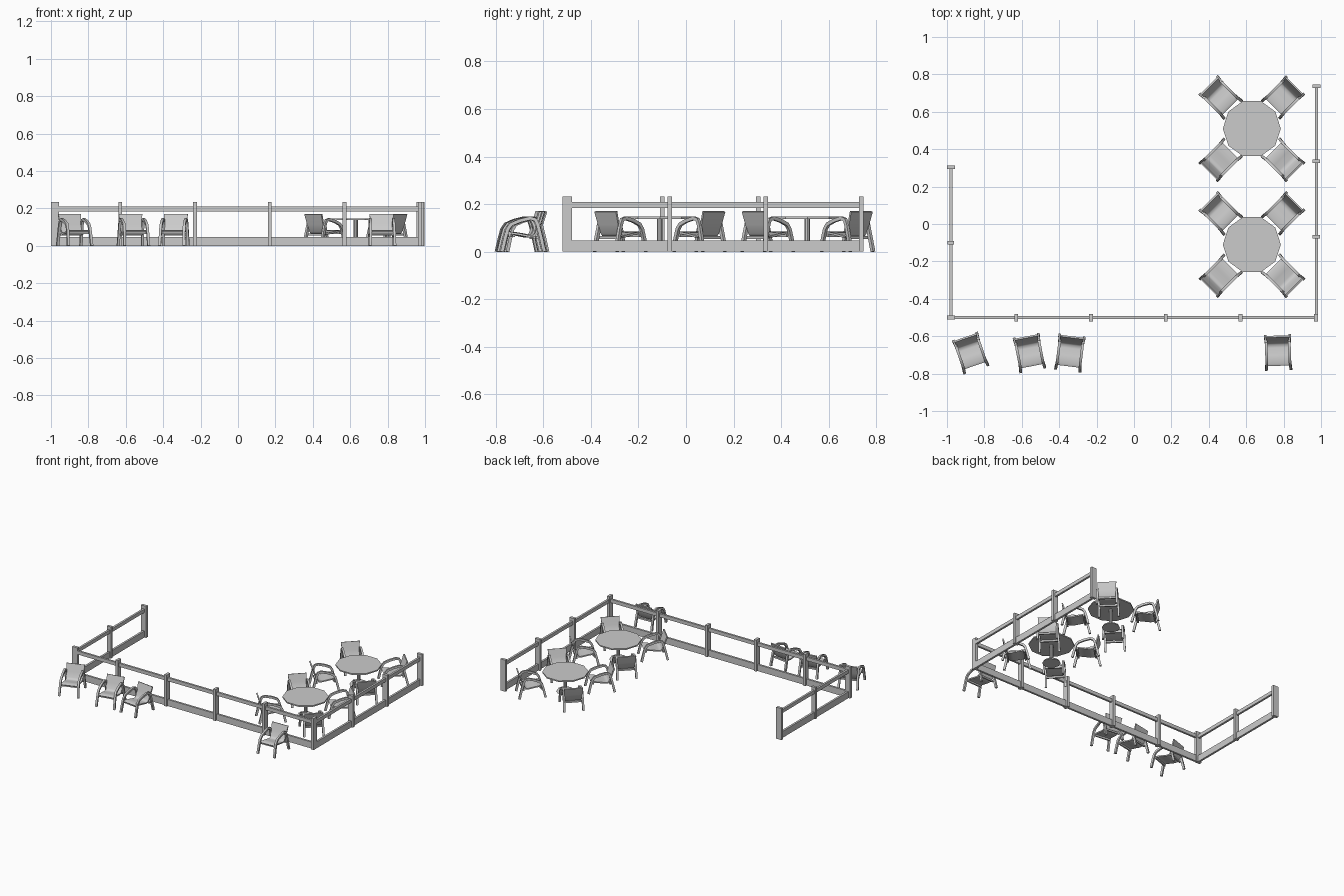
import bpy, bmesh, math
from mathutils import Matrix, Vector

if "Cube" in bpy.data.objects:
    bpy.data.objects.remove(bpy.data.objects["Cube"])

grey = bpy.data.materials.new("light_grey")
grey.diffuse_color = (0.6, 0.6, 0.6, 1)
grey.use_nodes = True
grey.node_tree.nodes["Principled BSDF"].inputs["Base Color"].default_value = grey.diffuse_color


def finish(bm, name, smooth=None):
    bmesh.ops.recalc_face_normals(bm, faces=bm.faces[:])
    me = bpy.data.meshes.new(name)
    bm.to_mesh(me)
    bm.free()
    me.materials.append(grey)
    ob = bpy.data.objects.new(name, me)
    bpy.context.collection.objects.link(ob)
    if smooth:
        bpy.ops.object.select_all(action='DESELECT')
        ob.select_set(True)
        bpy.context.view_layer.objects.active = ob
        bpy.ops.object.shade_smooth_by_angle(angle=math.radians(smooth))
    return ob


def add_box(bm, x0, x1, y0, y1, z0, z1):
    m = (Matrix.Translation(((x0 + x1) / 2, (y0 + y1) / 2, (z0 + z1) / 2))
         @ Matrix.Diagonal((x1 - x0, y1 - y0, z1 - z0, 1)))
    bmesh.ops.create_cube(bm, size=1, matrix=m)


def box(name, *dims):
    bm = bmesh.new()
    add_box(bm, *dims)
    return finish(bm, name)


def ribbon(bm, path, thick):
    """Sweep a bar along (y, z, x_inner, x_outer) stations, thickened in the yz plane."""
    rings = []
    for i, (y, z, xa, xb) in enumerate(path):
        a, b = path[max(i - 1, 0)], path[min(i + 1, len(path) - 1)]
        n = Vector((-(b[1] - a[1]), b[0] - a[0])).normalized() * thick / 2
        rings.append([bm.verts.new((x, y + s * n.x, z + s * n.y))
                      for x, s in ((xa, -1), (xb, -1), (xb, 1), (xa, 1))])
    for r, q in zip(rings, rings[1:]):
        for k in range(4):
            bm.faces.new((r[k], r[(k + 1) % 4], q[(k + 1) % 4], q[k]))
    bm.faces.new(rings[0])
    bm.faces.new(rings[-1])


# ---- Fence: low boards, top rails and posts on three sides
XL, XR, YF = -0.979, 0.975, -0.5
T = 0.0075
for nm, z0, z1 in (("board", 0, 0.048), ("rail", 0.184, 0.21)):
    box("front_" + nm, XL, XR, YF - T, YF + T, z0, z1)
    box("left_" + nm, XL - T, XL + T, YF, 0.30, z0, z1)
    box("right_" + nm, XR - T, XR + T, YF, 0.735, z0, z1)


def post(x, y, w, d):
    box("fence_post", x - w / 2, x + w / 2, y - d / 2, y + d / 2, 0, 0.233)


for x in (-0.63, -0.23, 0.17, 0.57, 0.973):
    post(x, YF, 0.02, 0.04)
for y in (0.304, YF):
    post(XL, y, 0.042, 0.02)
post(XL, -0.10, 0.034, 0.018)
post(XR, 0.737, 0.042, 0.02)
for y in (-0.068, 0.335):
    post(XR, y, 0.04, 0.02)

# ---- Chair meshes (local: faces -y)
# leg and arm loops: front leg, sloping arm, back leg
bm = bmesh.new()
loop = [(-0.094, 0.0, 0.066), (-0.080, 0.06, 0.064), (-0.070, 0.095, 0.063),
        (-0.056, 0.115, 0.062), (-0.02, 0.130, 0.062), (0.025, 0.141, 0.062),
        (0.046, 0.135, 0.062), (0.056, 0.115, 0.063), (0.070, 0.06, 0.064),
        (0.084, 0.0, 0.066)]
for s in (-1, 1):
    ribbon(bm, [(y, z, s * (x - 0.007), s * (x + 0.007)) for y, z, x in loop], 0.015)
# cross bars below the seat
for y, z in ((-0.062, 0.068), (0.055, 0.06)):
    add_box(bm, -0.06, 0.06, y - 0.005, y + 0.005, z - 0.006, z + 0.006)
frame = finish(bm, "chair_frame", 40)

# bent seat and back shell
bm = bmesh.new()
shell = [(-0.074, 0.074, 0.056), (-0.064, 0.080, 0.057), (-0.02, 0.073, 0.057),
         (0.02, 0.065, 0.056), (0.040, 0.066, 0.056), (0.050, 0.078, 0.057),
         (0.064, 0.115, 0.060), (0.081, 0.169, 0.064)]
ribbon(bm, [(y, z, -x, x) for y, z, x in shell], 0.009)
seat = finish(bm, "chair_seat_and_back", 50)

# ---- Table: ten-sided top, pole and cone foot
bm = bmesh.new()


def cone(r1, r2, z0, z1, n, rot=0):
    bmesh.ops.create_cone(bm, cap_ends=True, segments=n, radius1=r1, radius2=r2, depth=z1 - z0,
                          matrix=Matrix.Translation((0, 0, (z0 + z1) / 2)) @ Matrix.Rotation(rot, 4, 'Z'))


cone(0.155, 0.155, 0.138, 0.147, 10)
cone(0.012, 0.012, 0.02, 0.14, 10)
cone(0.062, 0.055, 0, 0.012, 10)
cone(0.055, 0.014, 0.012, 0.032, 10)
table = finish(bm, "table", 35)


def place(src, x, y, deg, first):
    ob = src if first else src.copy()
    if not first:
        bpy.context.collection.objects.link(ob)
    ob.location = (x, y, 0)
    ob.rotation_euler = (0, 0, math.radians(deg))


# ---- Placement: four loose chairs outside, four around each table
spots = [(-0.875, -0.685, 19), (-0.56, -0.685, 11), (-0.342, -0.685, -7), (0.77, -0.682, 2)]
tables = [(0.63, 0.51), (0.63, -0.11)]
for tx, ty in tables:
    for sx in (-1, 1):
        for sy in (-1, 1):
            face = math.degrees(math.atan2(-sy, -sx)) + 90
            spots.append((tx + sx * 0.17, ty + sy * 0.17, face))
for i, (x, y, a) in enumerate(spots):
    place(frame, x, y, a, i == 0)
    place(seat, x, y, a, i == 0)
for i, (x, y) in enumerate(tables):
    place(table, x, y, 18 - 0, i == 0)
